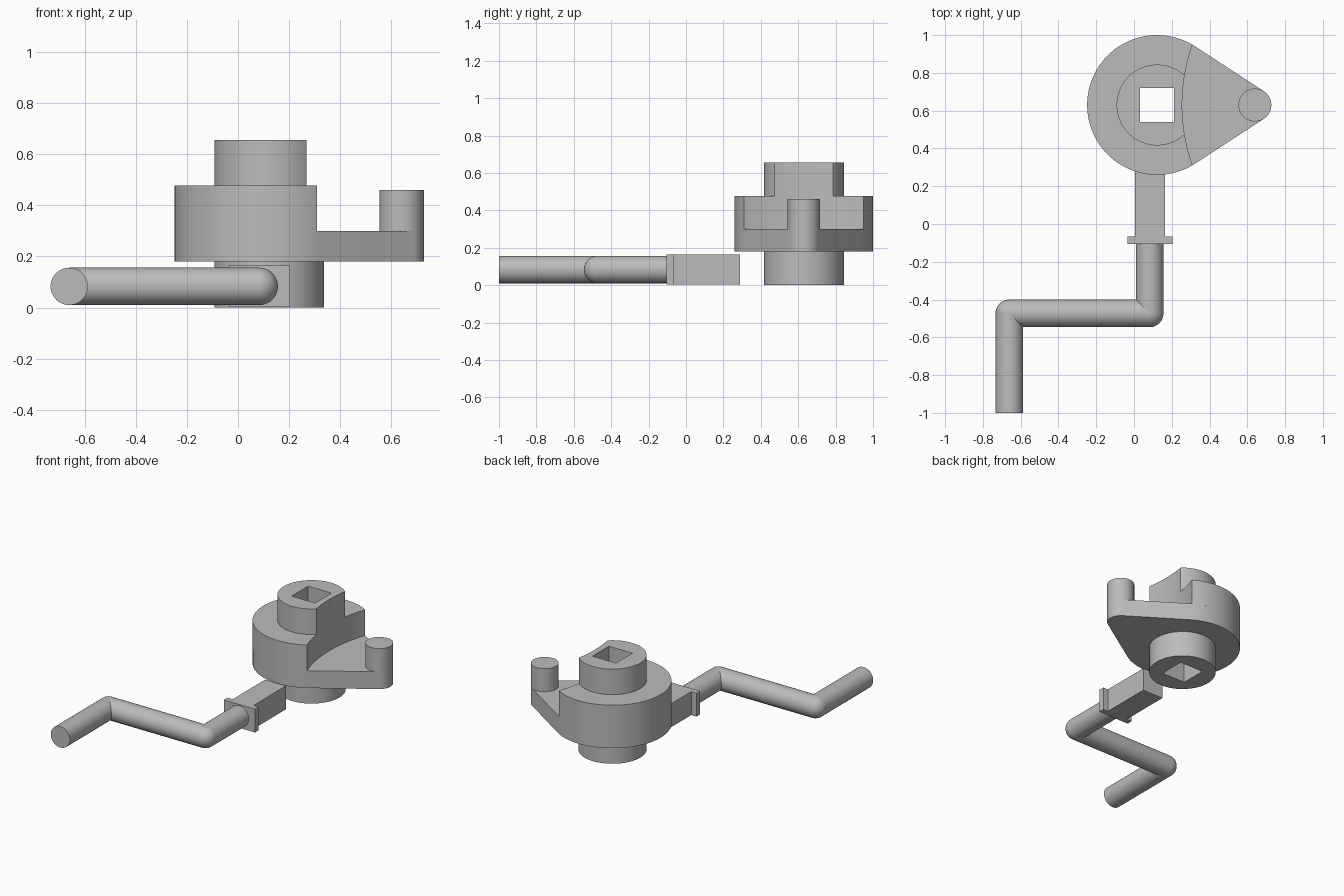
import bpy, bmesh
from math import pi, cos, sin, acos, radians
from mathutils import Vector

cube = bpy.data.objects.get("Cube")
if cube:
    bpy.data.objects.remove(cube, do_unlink=True)

GREY = (0.5, 0.5, 0.5, 1)
metal = bpy.data.materials.new("plain grey")
metal.use_nodes = True
metal.diffuse_color = GREY
metal.node_tree.nodes["Principled BSDF"].inputs["Base Color"].default_value = GREY

AXIS = Vector((0.122, 0.63))      # centre of the cam
PIN = Vector((0.64, 0.63))        # centre of the pin
DISC_R, HUB_R, PIN_R = 0.37, 0.214, 0.087
ROD_R, ROD_Z = 0.073, 0.083


def finish(obj, smooth=True):
    obj.data.materials.clear()
    obj.data.materials.append(metal)
    if smooth:
        bpy.ops.object.select_all(action='DESELECT')
        obj.select_set(True)
        bpy.context.view_layer.objects.active = obj
        bpy.ops.object.shade_smooth_by_angle(angle=radians(30))
    return obj


def arc(centre, r, start, end, n):
    return [(centre[0] + r * cos(start + (end - start) * i / n),
             centre[1] + r * sin(start + (end - start) * i / n)) for i in range(n + 1)]


def circle(centre, r, n=96):
    return arc(centre, r, 0, 2 * pi, n)[:-1]


def rect(x0, x1, y0, y1):
    return [(x0, y0), (x1, y0), (x1, y1), (x0, y1)]


def prism(name, outline, z0, z1):
    """Extrude a closed counter-clockwise outline from z0 to z1."""
    bm = bmesh.new()
    face = bm.faces.new([bm.verts.new((x, y, z0)) for x, y in outline])
    top = bmesh.ops.extrude_face_region(bm, geom=[face])["geom"]
    bmesh.ops.translate(bm, vec=(0, 0, z1 - z0),
                        verts=[v for v in top if isinstance(v, bmesh.types.BMVert)])
    bmesh.ops.recalc_face_normals(bm, faces=bm.faces)
    mesh = bpy.data.meshes.new(name)
    bm.to_mesh(mesh)
    bm.free()
    obj = bpy.data.objects.new(name, mesh)
    bpy.context.collection.objects.link(obj)
    return obj


def cut(obj, cutter):
    mod = obj.modifiers.new("cut", 'BOOLEAN')
    mod.operation, mod.solver, mod.object = 'DIFFERENCE', 'EXACT', cutter
    bpy.context.view_layer.objects.active = obj
    bpy.ops.object.modifier_apply(modifier=mod.name)


# Cutters: square shaft hole and the large concave relief
hole = prism("hole_cutter", rect(0.032, 0.212, 0.54, 0.72), -0.2, 1)
relief = prism("relief_cutter", circle((1.213, AXIS.y), 0.958, 256), 0.2, 1)

# Cam: teardrop plate, raised disc and hubs, stacked on one axis
tangent = acos((DISC_R - PIN_R) / (PIN.x - AXIS.x))
teardrop = (arc(AXIS, DISC_R, tangent, 2 * pi - tangent, 80)
            + arc(PIN, PIN_R, -tangent, tangent, 32))
lower_hub = prism("lower_hub", circle(AXIS, HUB_R), 0, 0.18)
plate = prism("cam_plate", teardrop, 0.18, 0.30)
disc = prism("raised_disc", circle(AXIS, DISC_R, 128), 0.30, 0.478)
upper_hub = prism("upper_hub", circle(AXIS, HUB_R), 0.478, 0.655)
for part in (lower_hub, plate, disc, upper_hub):
    cut(part, hole)
for part in (disc, upper_hub):
    cut(part, relief)
for part in (lower_hub, plate, disc, upper_hub):
    finish(part)
for helper in (hole, relief):
    bpy.data.objects.remove(helper, do_unlink=True)

finish(prism("pin", circle(PIN, PIN_R, 64), 0.30, 0.46))

# Crank key: square bar and collar
finish(prism("square_bar", rect(0.005, 0.165, -0.065, 0.29), 0.003, 0.165), False)
finish(prism("collar", rect(-0.035, 0.203, -0.105, -0.065), 0.003, 0.165), False)

# Crank handle: round rods with ball corners
path = [Vector((x, y, ROD_Z)) for x, y in
        ((0.083, -0.10), (0.083, -0.473), (-0.66, -0.473), (-0.66, -1))]
names = ("crank_shaft", "crank_arm", "crank_grip")
for name, a, b in zip(names, path, path[1:]):
    bpy.ops.mesh.primitive_cylinder_add(
        vertices=48, radius=ROD_R, depth=(b - a).length, location=(a + b) / 2,
        rotation=(b - a).to_track_quat('Z', 'Y').to_euler())
    bpy.context.object.name = name
    finish(bpy.context.object)
for name, p in zip(("inner_corner", "outer_corner"), path[1:3]):
    bpy.ops.mesh.primitive_uv_sphere_add(segments=48, ring_count=24, radius=ROD_R, location=p)
    bpy.context.object.name = name
    finish(bpy.context.object)
